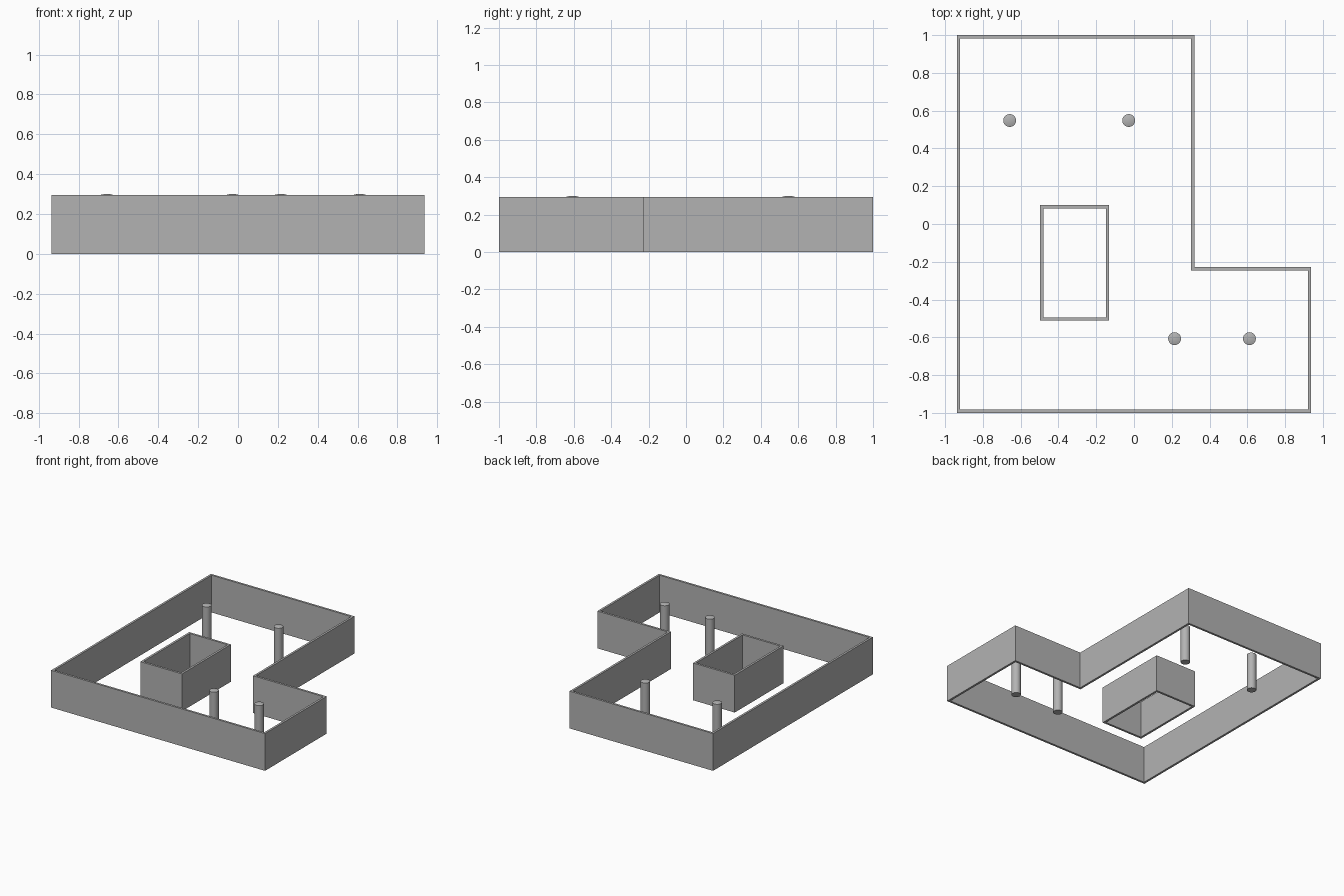
import bpy
import bmesh
import math
from mathutils import Vector

WALL_HEIGHT = 0.295
WALL_THICKNESS = 0.017
COLUMN_RADIUS = 0.034
COLUMN_TOP = 0.301

cube = bpy.data.objects.get("Cube")
if cube:
    bpy.data.objects.remove(cube, do_unlink=True)

# Single plain grey
grey = bpy.data.materials.new("plain_grey")
grey.use_nodes = True
colour = (0.45, 0.45, 0.45, 1)
grey.diffuse_color = colour
for node in grey.node_tree.nodes:
    if node.type == 'BSDF_PRINCIPLED':
        node.inputs["Base Color"].default_value = colour


def finish(name, bm):
    bmesh.ops.recalc_face_normals(bm, faces=bm.faces[:])
    mesh = bpy.data.meshes.new(name)
    bm.to_mesh(mesh)
    bm.free()
    mesh.materials.append(grey)
    obj = bpy.data.objects.new(name, mesh)
    bpy.context.collection.objects.link(obj)
    return obj


def inset(outline, distance):
    """Offset a counter-clockwise, square-cornered outline inwards."""
    result = []
    for i, point in enumerate(outline):
        p = Vector(point)
        a = (p - Vector(outline[i - 1])).normalized()
        b = (Vector(outline[(i + 1) % len(outline)]) - p).normalized()
        result.append(p + distance * (Vector((-a.y, a.x)) + Vector((-b.y, b.x))))
    return result


def wall_ring(name, outline):
    """Closed run of walls, open above and below."""
    bm = bmesh.new()
    loops = [outline, inset(outline, WALL_THICKNESS)]
    outer, inner = [[bm.verts.new((x, y, 0)) for x, y in loop] for loop in loops]
    n = len(outline)
    for i in range(n):
        j = (i + 1) % n
        bm.faces.new((outer[i], outer[j], inner[j], inner[i]))
    top = bmesh.ops.extrude_face_region(bm, geom=bm.faces[:])["geom"]
    verts = [v for v in top if isinstance(v, bmesh.types.BMVert)]
    bmesh.ops.translate(bm, verts=verts, vec=(0, 0, WALL_HEIGHT))
    return finish(name, bm)


def column(name, x, y):
    """Round column with a shallow domed top."""
    bm = bmesh.new()
    profile = [(0, 0), (COLUMN_RADIUS, 0), (COLUMN_RADIUS, WALL_HEIGHT)]
    for step in range(1, 5):
        t = 1 - step / 4
        rise = (COLUMN_TOP - WALL_HEIGHT) * (1 - t * t)
        profile.append((COLUMN_RADIUS * t, WALL_HEIGHT + rise))
    verts = [bm.verts.new((r, 0, z)) for r, z in profile]
    edges = [bm.edges.new(pair) for pair in zip(verts, verts[1:])]
    bmesh.ops.spin(bm, geom=verts + edges, cent=(0, 0, 0), axis=(0, 0, 1),
                   angle=math.tau, steps=32)
    bmesh.ops.remove_doubles(bm, verts=bm.verts[:], dist=1e-5)
    obj = finish(name, bm)
    obj.location = (x, y, 0)
    bpy.ops.object.select_all(action='DESELECT')
    obj.select_set(True)
    bpy.context.view_layer.objects.active = obj
    bpy.ops.object.shade_smooth_by_angle(angle=math.radians(15))


# L-shaped outer walls
wall_ring("outer_walls", [(-0.937, -1), (0.937, -1), (0.937, -0.228),
                          (0.32, -0.228), (0.32, 1), (-0.937, 1)])

# Rectangular core walls
wall_ring("core_walls", [(-0.497, -0.512), (-0.132, -0.512),
                         (-0.132, 0.1), (-0.497, 0.1)])

# Two pairs of columns
column("back_right_column", -0.658, 0.548)
column("back_left_column", -0.028, 0.548)
column("front_right_column", 0.215, -0.607)
column("front_left_column", 0.611, -0.607)
